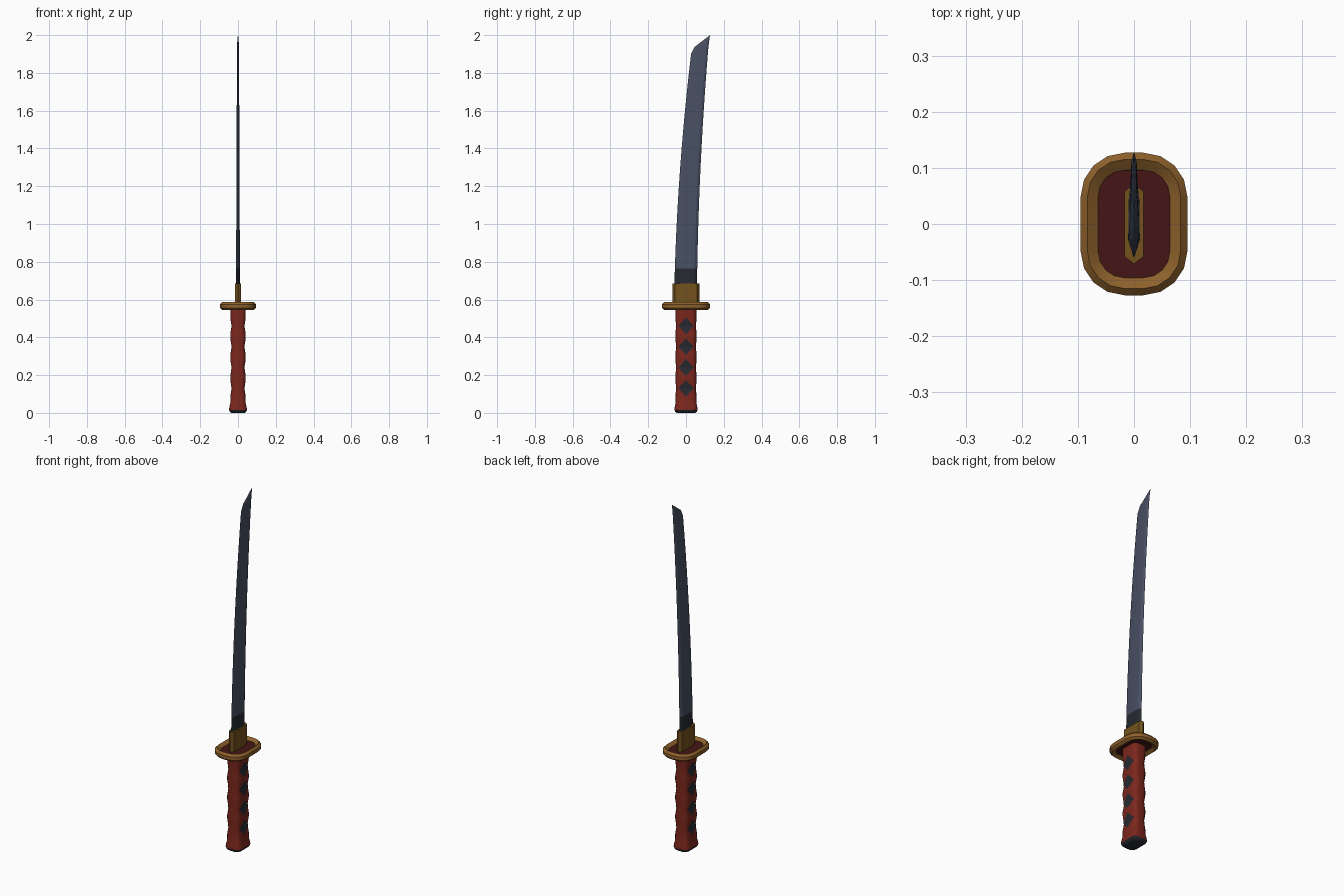
import bpy, bmesh, math

if "Cube" in bpy.data.objects:
    bpy.data.objects.remove(bpy.data.objects["Cube"])


def material(name, rgb):
    m = bpy.data.materials.new(name)
    m.diffuse_color = (*rgb, 1)
    m.use_nodes = True
    m.node_tree.nodes["Principled BSDF"].inputs["Base Color"].default_value = m.diffuse_color
    return m


STEEL = material("steel", (0.065, 0.08, 0.125))
DARK = material("dark_steel", (0.02, 0.023, 0.03))
BRONZE = material("bronze", (0.27, 0.12, 0.025))
GOLD = material("old_gold", (0.17, 0.085, 0.012))
RED = material("red_wrap", (0.2, 0.02, 0.012))
MAROON = material("maroon", (0.06, 0.008, 0.008))


def finish(name, bm, mats, angle=None):
    bmesh.ops.recalc_face_normals(bm, faces=bm.faces)
    me = bpy.data.meshes.new(name)
    bm.to_mesh(me)
    bm.free()
    for m in mats:
        me.materials.append(m)
    ob = bpy.data.objects.new(name, me)
    bpy.context.collection.objects.link(ob)
    if angle:
        bpy.ops.object.select_all(action='DESELECT')
        ob.select_set(True)
        bpy.context.view_layer.objects.active = ob
        bpy.ops.object.shade_smooth_by_angle(angle=math.radians(angle))
    return ob


def loft(name, rings, mats, closed=False, angle=None, dark_below=None):
    bm = bmesh.new()
    rows = [[bm.verts.new(p) for p in r] for r in rings]
    pairs = list(zip(rows, rows[1:])) + ([(rows[-1], rows[0])] if closed else [])
    for a, b in pairs:
        for i in range(len(a)):
            j = (i + 1) % len(a)
            bm.faces.new((a[i], a[j], b[j], b[i]))
    if not closed:
        bm.faces.new(rows[0])
        bm.faces.new(rows[-1])
    if dark_below:
        for f in bm.faces:
            f.material_index = int(f.calc_center_median().z < dark_below)
    return finish(name, bm, mats, angle)


def rounded(a, b, r, z, n=4):
    """Rounded rectangle with half sizes a, b and corner radius r."""
    pts = []
    for k, (sx, sy) in enumerate(((1, 1), (-1, 1), (-1, -1), (1, -1))):
        for i in range(n + 1):
            t = math.pi / 2 * (k + i / n)
            pts.append((sx * (a - r) + r * math.cos(t), sy * (b - r) + r * math.sin(t), z))
    return pts


# Blade: edge towards -y, curved back, slanted tip
def blade_ring(edge, spine, half, z_edge, z_spine):
    def p(x, t):
        return (x, edge + (spine - edge) * t, z_edge + (z_spine - z_edge) * t)
    return [p(0, 0), p(half, 0.28), p(half * 0.9, 0.88), p(0, 1), p(-half * 0.9, 0.88), p(-half, 0.28)]


rings = []
for i in range(13):
    t = i / 12
    z = 0.66 + 1.24 * t
    rings.append(blade_ring(-0.062 + 0.03 * t + 0.059 * t * t, 0.058 + 0.015 * t + 0.045 * t * t,
                            0.0105 - 0.005 * t, z, z + 0.03 * t))
rings.append(blade_ring(0.046, 0.122, 0.0045, 1.938, 1.965))
rings.append(blade_ring(0.125, 0.127, 0.0008, 1.998, 2.0))
loft("blade", rings, [STEEL, DARK], dark_below=0.8, angle=20)

# Blade collar: long hexagonal sleeve
loft("blade_collar", [[(0, -0.071, z), (0.017, -0.058, z), (0.017, 0.058, z),
                       (0, 0.071, z), (-0.017, 0.058, z), (-0.017, -0.058, z)]
                      for z in (0.56, 0.685)], [GOLD])

# Guard: thick rim around a thinner plate
section = [(0, 0.556), (0, 0.575), (0.012, 0.587), (0.031, 0.573),
           (0.033, 0.565), (0.031, 0.557), (0.012, 0.545)]
loft("guard_rim", [rounded(0.095 - d, 0.127 - d, 0.078 - d, z) for d, z in section],
     [BRONZE], closed=True, angle=35)
loft("guard_plate", [rounded(0.064, 0.096, 0.047, z) for z in (0.558, 0.572)], [MAROON])

# Grip: pinched at every diamond, flared at the foot
centres = [0.13, 0.24, 0.35, 0.46]
PINCH, BULGE, HALF = 0.034, 0.041, 0.044
profile = [(0.015, 0.047, 0.060), (0.03, 0.046, 0.060), (0.05, 0.041, 0.056)]
for c in centres:
    profile += [(c - HALF, BULGE, 0.055), (c, PINCH, 0.0535), (c + HALF, BULGE, 0.055)]
profile.append((0.56, 0.041, 0.056))
loft("grip", [rounded(x, y, 0.024, z, 3) for z, x, y in profile], [RED], angle=40)

# Pommel cap
loft("pommel_cap", [rounded(x, y, 0.024, z, 3) for z, x, y in
                    ((0, 0.036, 0.05), (0.006, 0.043, 0.057), (0.016, 0.0475, 0.0605))],
     [DARK], angle=40)

# Diamonds laid on both flat sides of the grip
bm = bmesh.new()
for s in (-1, 1):
    for c in centres:
        left, right = (bm.verts.new((s * (PINCH + 0.0015), y, c)) for y in (-0.041, 0.041))
        for dz in (-HALF, HALF):
            tip = bm.verts.new((s * (BULGE + 0.0015), 0, c + dz))
            ends = (left, right) if s * dz > 0 else (right, left)
            bm.faces.new((*ends, tip))
diamonds = bm
me = bpy.data.meshes.new("grip_diamonds")
diamonds.to_mesh(me)
diamonds.free()
me.materials.append(DARK)
bpy.context.collection.objects.link(bpy.data.objects.new("grip_diamonds", me))
